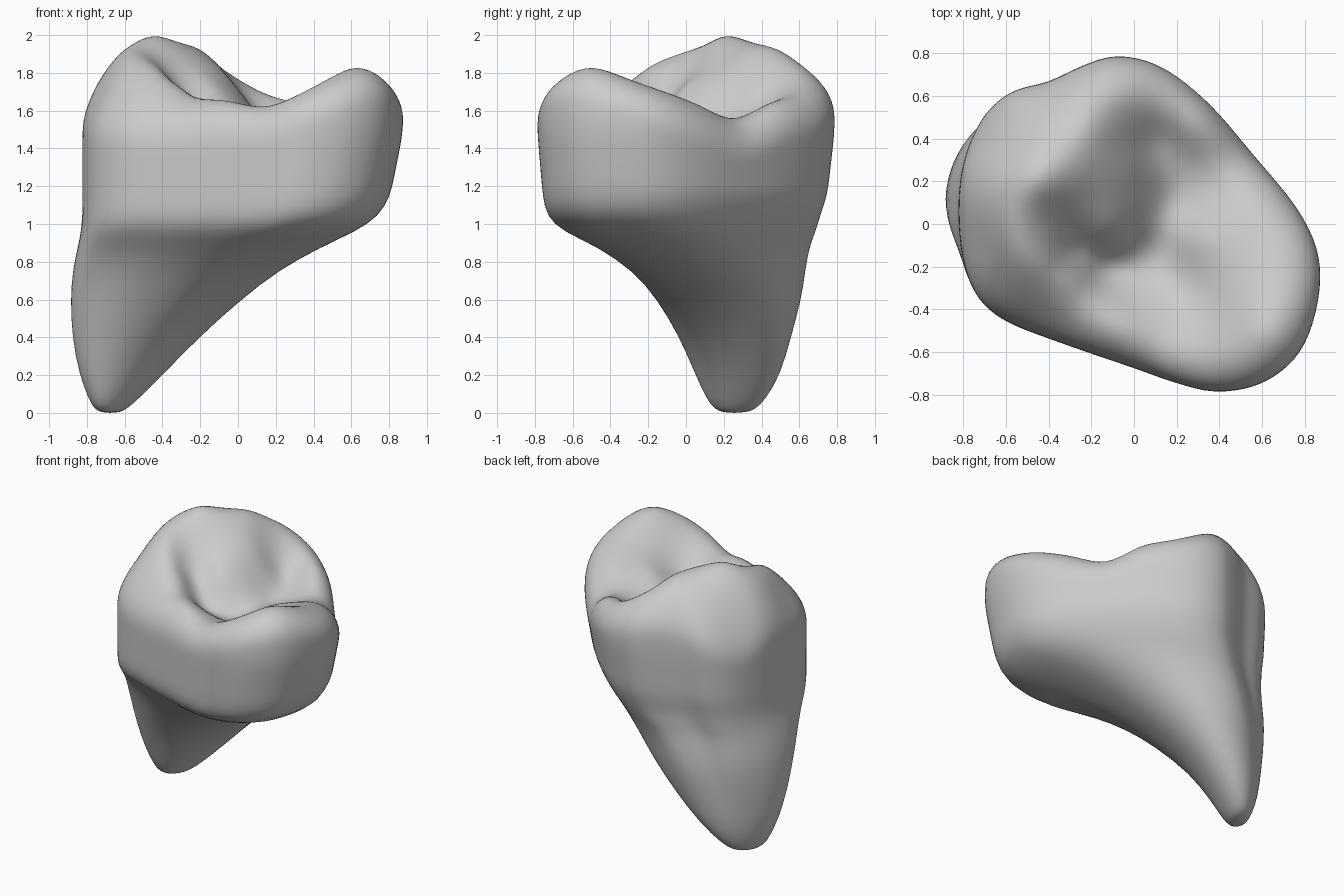
import bpy, bmesh, math
from mathutils import Vector

old = bpy.data.objects.get("Cube")
if old:
    bpy.data.objects.remove(old, do_unlink=True)

# Crown outline seen from above, in hundredths, counter-clockwise
OUTLINE = [(88, -25), (81, 2), (62, 29), (37, 56), (13, 74), (-8, 79), (-25, 74), (-40, 67),
           (-58, 62), (-72, 49), (-81, 25), (-82, -5), (-76, -30), (-62, -45), (-35, -56),
           (0, -68), (20, -75), (40, -79), (62, -74), (80, -57)]

# Chewing surface: x, y, height of cusps, rim and grooves, in hundredths
RELIEF = [(-45, 20, 200), (-60, 0, 190), (-55, -12, 187), (-61, -27, 174), (-76, -8, 172),
          (-45, -41, 167), (-42, -18, 182), (-27, -27, 170), (-25, -46, 166),
          (-10, -52, 167), (15, -58, 163), (40, -62, 174), (62, -50, 185), (75, -25, 177),
          (65, 0, 167), (50, 30, 157), (32, 46, 167), (10, 58, 172), (-6, 62, 181),
          (-22, 45, 193), (-35, 33, 197), (-38, 50, 189), (-58, 46, 179), (-72, 25, 181),
          (-76, 40, 166), (-42, 5, 189), (-28, -12, 167), (-14, -22, 153), (-2, -21, 149),
          (10, -9, 149), (18, 12, 151), (19, 27, 154), (-20, 12, 183), (-12, -4, 169),
          (0, 5, 165), (-2, 26, 174), (9, 38, 161), (-10, -38, 163), (10, -42, 159),
          (20, -28, 152), (35, -40, 163), (30, -8, 159), (47, 5, 162), (32, 23, 154)]

# Level sections: height, x range, y range, then how far it has become root
SECTIONS = [(0, -72, -63, 20, 31, 100), (2, -76, -59, 15, 37, 100), (7, -79, -53, 11, 42, 100),
            (20, -84, -40, 5, 50, 100), (40, -88, -20, -4, 56, 90), (60, -89, 4, -18, 62, 60),
            (75, -88, 23, -31, 64, 40), (88, -85, 46, -49, 66, 20), (96, -83, 63, -66, 69, 5),
            (104, -82, 75, -74, 71, 0), (115, -82, 81, -76, 75, 0), (150, -82, 88, -79, 79, 0)]
STEPS = 3


def smooth_loop(points):
    """Closed spline through the points."""
    pts = [Vector(p) / 100 for p in points]
    n, loop = len(pts), []
    for i in range(n):
        a, b, c, d = (pts[(i + k) % n] for k in (-1, 0, 1, 2))
        for s in range(STEPS):
            t = s / STEPS
            loop.append(b + (c - a) * t / 2 + (a - 2.5 * b + 2 * c - d / 2) * t * t
                        + (1.5 * (b - c) + (d - a) / 2) * t ** 3)
    return loop


def kernel(a, b):
    return math.sqrt((a - b).length_squared + 0.007)


def solve(rows):
    """Gauss-Jordan elimination of an augmented matrix."""
    n = len(rows)
    for i in range(n):
        p = max(range(i, n), key=lambda r: abs(rows[r][i]))
        rows[i], rows[p] = rows[p], rows[i]
        rows[i] = [v / rows[i][i] for v in rows[i]]
        for r in range(n):
            if r != i:
                f = rows[r][i]
                rows[r] = [u - f * v for u, v in zip(rows[r], rows[i])]
    return [row[-1] for row in rows]


knots = [Vector(p[:2]) / 100 for p in RELIEF]
BASE = 1.7
weights = solve([[kernel(a, b) for b in knots] + [p[2] / 100 - BASE]
                 for a, p in zip(knots, RELIEF)])


def relief(p):
    return BASE + sum(w * kernel(p, k) for w, k in zip(weights, knots))


outline = smooth_loop(OUTLINE)


def section_point(p, z):
    """Point of the level section at height z matching outline point p."""
    z = min(z, 1.5)
    lo, hi = next((a, b) for a, b in zip(SECTIONS, SECTIONS[1:]) if z <= b[0] / 100 + 1e-6)
    t = (z * 100 - lo[0]) / (hi[0] - lo[0])
    x0, x1, y0, y1, root = ((u + (v - u) * t) / 100 for u, v in zip(lo[1:], hi[1:]))
    half = Vector((0.5, 0.5))
    crown = Vector(((p.x + 0.82) / 1.7, (p.y + 0.79) / 1.58))
    ang, skew = math.atan2(crown.y - 0.5, crown.x - 0.5), 0.22
    oval = Vector((math.cos(ang - skew), math.sin(ang + skew))) / 2 + half
    q = crown.lerp(oval, root)
    return Vector((x0 + (x1 - x0) * q.x, y0 + (y1 - y0) * q.y, z))


# Root and underside rings, from the tip up to the neck
rings = [[section_point(p, s[0] / 100) for p in outline] for s in SECTIONS[:-1]]

# Crown wall rings, rising to just under the rim
ROUND = 0.23
neck = SECTIONS[-2][0] / 100
for f in (0.25, 0.5, 0.75, 1):
    ring = []
    for p in outline:
        z = neck + (relief(p) - ROUND - neck) * f
        q = section_point(p, z)
        ring.append(Vector((q.x, q.y, z)))
    rings.append(ring)

# Rounded rim, then the chewing surface towards the middle
rim = rings[-1]
for s in [0.99, 0.965, 0.93, 0.88, 0.82, 0.76] + [0.7 - 0.06 * i for i in range(11)] + [0.04]:
    drop = ROUND * (1 - math.sqrt(1 - max(0, (s - 0.7) / 0.3) ** 2))
    ring = []
    for p in rim:
        q = p.xy * s
        ring.append(Vector((q.x, q.y, relief(q) - drop)))
    rings.append(ring)

# Skin the rings into one closed body
bm = bmesh.new()
loops = [[bm.verts.new(v) for v in ring] for ring in rings]
n = len(outline)
for low, high in zip(loops, loops[1:]):
    for i in range(n):
        j = (i + 1) % n
        bm.faces.new((low[i], low[j], high[j], high[i]))
for loop in (loops[0][::-1], loops[-1]):
    bm.faces.new(loop)
bmesh.ops.recalc_face_normals(bm, faces=bm.faces)
mesh = bpy.data.meshes.new("tooth")
bm.to_mesh(mesh)
bm.free()
mesh.shade_smooth()

tooth = bpy.data.objects.new("tooth", mesh)
bpy.context.collection.objects.link(tooth)
sub = tooth.modifiers.new("smooth", 'SUBSURF')
sub.levels = sub.render_levels = 1

# Plain grey surface
grey = bpy.data.materials.new("plain grey")
grey.use_nodes = True
colour = (0.6, 0.6, 0.6, 1)
grey.diffuse_color = colour
grey.node_tree.nodes["Principled BSDF"].inputs["Base Color"].default_value = colour
mesh.materials.append(grey)
